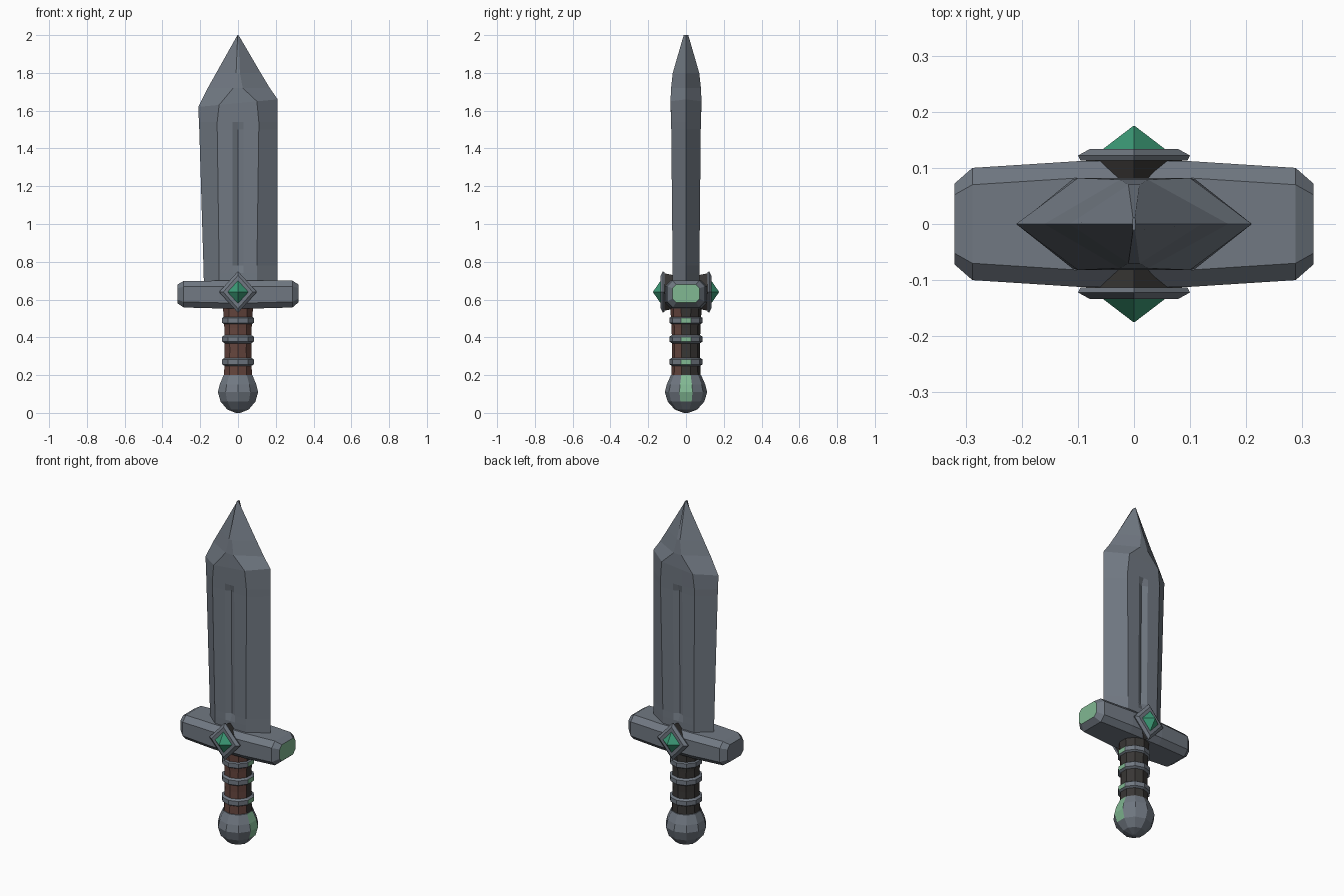
import bpy, bmesh, math
from mathutils import Vector

if "Cube" in bpy.data.objects:
    bpy.data.objects.remove(bpy.data.objects["Cube"])


def material(name, rgb):
    m = bpy.data.materials.new(name)
    m.diffuse_color = (*rgb, 1)
    m.use_nodes = True
    m.node_tree.nodes["Principled BSDF"].inputs["Base Color"].default_value = m.diffuse_color
    return m


STEEL = material("steel grey", (0.165, 0.19, 0.225))
DARK = material("dark leather", (0.04, 0.037, 0.035))
BROWN = material("brown leather", (0.13, 0.06, 0.048))
GREEN = material("gem green", (0.045, 0.32, 0.18))
PALE = material("pale green", (0.22, 0.48, 0.29))


def loft(name, rings, mats, rule=None):
    """Skin a list of equal-length rings, cap both ends, colour faces by rule."""
    bm = bmesh.new()
    loops = [[bm.verts.new(p) for p in r] for r in rings]
    n = len(loops[0])
    for a, b in zip(loops, loops[1:]):
        for i in range(n):
            j = (i + 1) % n
            bm.faces.new((a[i], a[j], b[j], b[i]))
    bm.faces.new(loops[0][::-1])
    bm.faces.new(loops[-1])
    bmesh.ops.remove_doubles(bm, verts=bm.verts, dist=0.0005)
    bmesh.ops.recalc_face_normals(bm, faces=bm.faces)
    bm.normal_update()
    if rule:
        for f in bm.faces:
            f.material_index = rule(f.normal, f.calc_center_median())
    me = bpy.data.meshes.new(name)
    bm.to_mesh(me)
    bm.free()
    for m in mats:
        me.materials.append(m)
    ob = bpy.data.objects.new(name, me)
    bpy.context.collection.objects.link(ob)
    return ob


def lathe(name, profile, mats, rule=None, n=10):
    """Turned part; one facet looks straight along +x."""
    rings = [[(r * math.cos((i + 0.5) * math.tau / n),
               r * math.sin((i + 0.5) * math.tau / n), z) for i in range(n)]
             for r, z in profile]
    return loft(name, rings, mats, rule)


# Blade: flat faces, bevelled edges, shallow central groove
def blade_ring(z, left, right, flat, t, groove=0.0, tilt=0.0):
    k = min(0.03, flat * 0.4)
    front = [(flat, -t), (k, -t), (0, groove - t), (-k, -t), (-flat, -t)]
    back = [(x, -y) for x, y in reversed(front)]
    pts = [(right, 0)] + front + [(-left, 0)] + back
    return [(x, y, z + tilt * x / 0.21) for x, y in pts]


loft("blade", [
    blade_ring(0.66, 0.18, 0.21, 0.10, 0.07),
    blade_ring(0.74, 0.182, 0.21, 0.10, 0.071),
    blade_ring(0.78, 0.183, 0.21, 0.10, 0.071, 0.016),
    blade_ring(1.50, 0.205, 0.21, 0.11, 0.078, 0.016),
    blade_ring(1.54, 0.207, 0.21, 0.11, 0.079),
    blade_ring(1.64, 0.21, 0.21, 0.10, 0.082, 0, 0.02),
    blade_ring(1.72, 0.16, 0.168, 0.025, 0.079),
    blade_ring(1.80, 0.115, 0.12, 0.01, 0.07),
    blade_ring(2.00, 0.003, 0.003, 0.002, 0.012),
], [STEEL])


# Crossguard: chamfered bar along x, right end painted
def guard_ring(x, hy, z0, z1, c):
    return [(x, -hy, z0 + c), (x, -hy, z1 - c), (x, -hy + c, z1), (x, hy - c, z1),
            (x, hy, z1 - c), (x, hy, z0 + c), (x, hy - c, z0), (x, -hy + c, z0)]


loft("crossguard", [
    guard_ring(-0.32, 0.072, 0.58, 0.68, 0.02),
    guard_ring(-0.288, 0.10, 0.558, 0.698, 0.03),
    guard_ring(-0.10, 0.112, 0.553, 0.70, 0.03),
    guard_ring(0.10, 0.112, 0.553, 0.70, 0.03),
    guard_ring(0.288, 0.10, 0.558, 0.70, 0.03),
    guard_ring(0.32, 0.072, 0.585, 0.68, 0.02),
], [STEEL, PALE], lambda n, c: int(n.x > 0.95))


# Gem settings on front and back
def diamond(y, hx, hz):
    return [(hx, y, 0.64), (0, y, 0.64 + hz), (-hx, y, 0.64), (0, y, 0.64 - hz)]


for side, s in (("front", -1), ("back", 1)):
    loft(side + "_gem_backing", [diamond(s * 0.07, 0.07, 0.09),
                                 diamond(s * 0.12, 0.088, 0.10)], [DARK])
    loft(side + "_gem_frame", [diamond(s * 0.113, 0.095, 0.104),
                               diamond(s * 0.122, 0.10, 0.11),
                               diamond(s * 0.134, 0.078, 0.088)], [STEEL])
    loft(side + "_gem", [diamond(s * 0.13, 0.06, 0.066),
                         diamond(s * 0.175, 0.001, 0.001)], [GREEN])

# Grip: leather, brown towards the front
lathe("grip", [(0.078, 0.17), (0.074, 0.33), (0.076, 0.45), (0.084, 0.565)],
      [DARK, BROWN], lambda n, c: int(n.y < -0.2))


# Metal rings and pommel, each with a painted facet on the right
def right_facet(n, c):
    return int(n.x > 0.6 and abs(c.y) < 0.01 and c.z > 0.06)


for i, z in enumerate((0.27, 0.39, 0.49)):
    lathe(f"grip_ring_{i + 1}",
          [(0.074, z - 0.022), (0.088, z - 0.013), (0.088, z + 0.013), (0.074, z + 0.022)],
          [STEEL, PALE], right_facet)

lathe("pommel", [(0.012, 0.0), (0.06, 0.018), (0.097, 0.06), (0.112, 0.11),
                 (0.102, 0.15), (0.08, 0.20), (0.07, 0.205)],
      [STEEL, PALE], right_facet)
